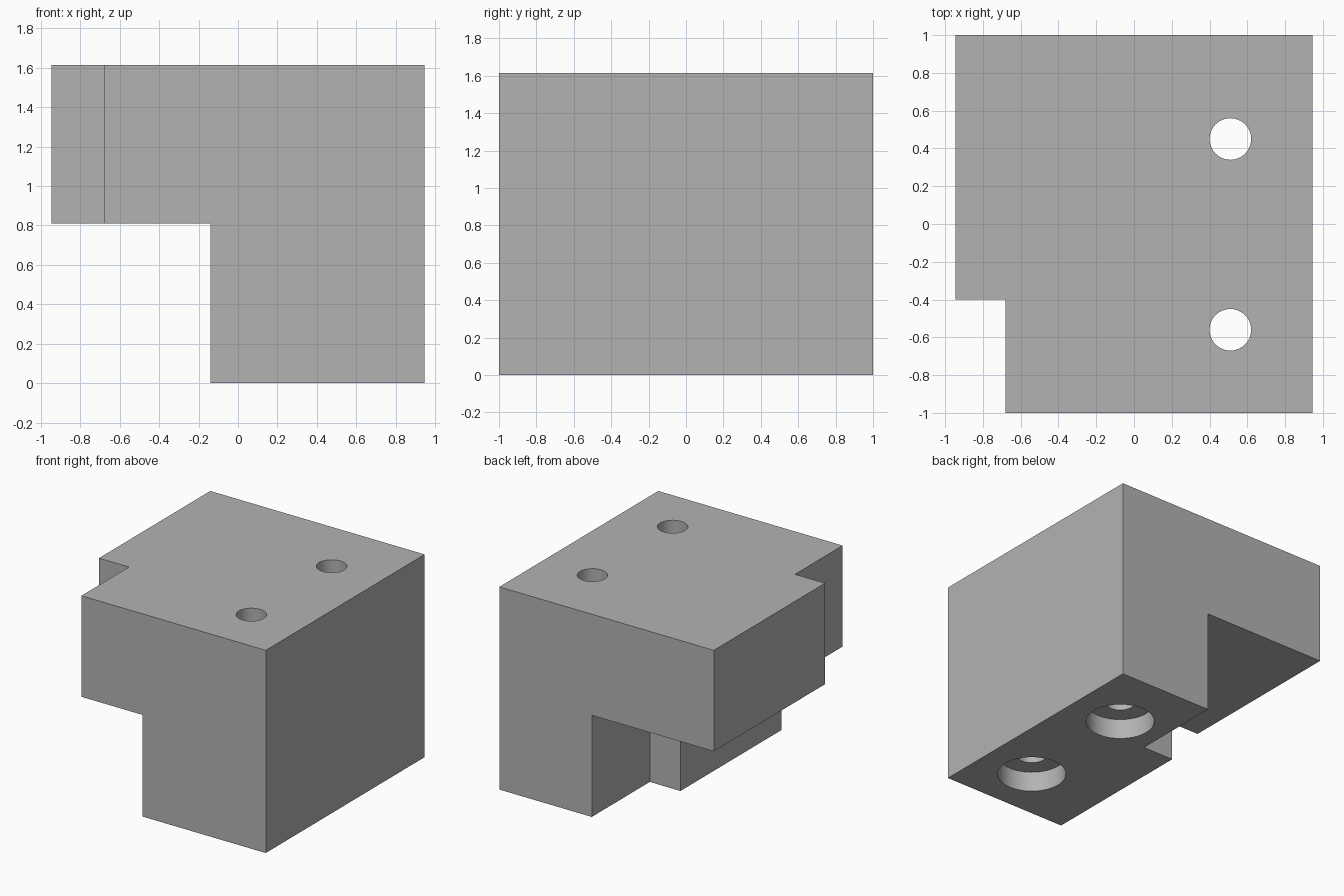
import bpy
import bmesh
import math

cube = bpy.data.objects.get("Cube")
if cube:
    bpy.data.objects.remove(cube, do_unlink=True)

# Single matte grey
grey = bpy.data.materials.new("plain grey")
grey.use_nodes = True
colour = (0.45, 0.45, 0.45, 1)
grey.diffuse_color = colour
grey.node_tree.nodes["Principled BSDF"].inputs["Base Color"].default_value = colour


def prism(name, outline, bottom, top):
    """Extrude a plan outline between two heights."""
    bm = bmesh.new()
    face = bm.faces.new([bm.verts.new((x, y, bottom)) for x, y in outline])
    result = bmesh.ops.extrude_face_region(bm, geom=[face])
    raised = [v for v in result["geom"] if isinstance(v, bmesh.types.BMVert)]
    bmesh.ops.translate(bm, verts=raised, vec=(0, 0, top - bottom))
    bmesh.ops.recalc_face_normals(bm, faces=bm.faces)
    mesh = bpy.data.meshes.new(name)
    bm.to_mesh(mesh)
    bm.free()
    mesh.materials.append(grey)
    obj = bpy.data.objects.new(name, mesh)
    bpy.context.collection.objects.link(obj)
    return obj


def circle(cx, cy, radius, sides=64):
    steps = [math.tau * i / sides for i in range(sides)]
    return [(cx + radius * math.cos(a), cy + radius * math.sin(a)) for a in steps]


def cut(target, cutter):
    """Subtract the cutter and discard it."""
    cutter.hide_render = True
    mod = target.modifiers.new("cut", "BOOLEAN")
    mod.operation = "DIFFERENCE"
    mod.solver = "EXACT"
    mod.object = cutter
    bpy.context.view_layer.objects.active = target
    bpy.ops.object.modifier_apply(modifier=mod.name)
    bpy.data.objects.remove(cutter, do_unlink=True)


W, D, H = 0.945, 1.0, 1.615

# Block with a notched front corner
block = prism("mounting_block",
              [(-0.68, -D), (W, -D), (W, D), (-W, D), (-W, -0.4), (-0.68, -0.4)],
              0, H)

# Stepped undercut that leaves the overhanging upper slab
cut(block, prism("undercut_cutter",
                 [(-1.2, -1.2), (-0.14, -1.2), (-0.14, 0.27),
                  (0.13, 0.27), (0.13, 1.2), (-1.2, 1.2)],
                 -0.2, 0.81))

# Two counterbored bolt holes, wide at the bottom
for y in (0.45, -0.56):
    cut(block, prism("bolt_hole_cutter", circle(0.51, y, 0.11), -0.2, H + 0.2))
    cut(block, prism("counterbore_cutter", circle(0.51, y, 0.25), -0.2, 0.16))

# Smooth bores with crisp edges
bpy.ops.object.select_all(action="DESELECT")
block.select_set(True)
bpy.context.view_layer.objects.active = block
bpy.ops.object.shade_smooth_by_angle(angle=math.radians(30))
